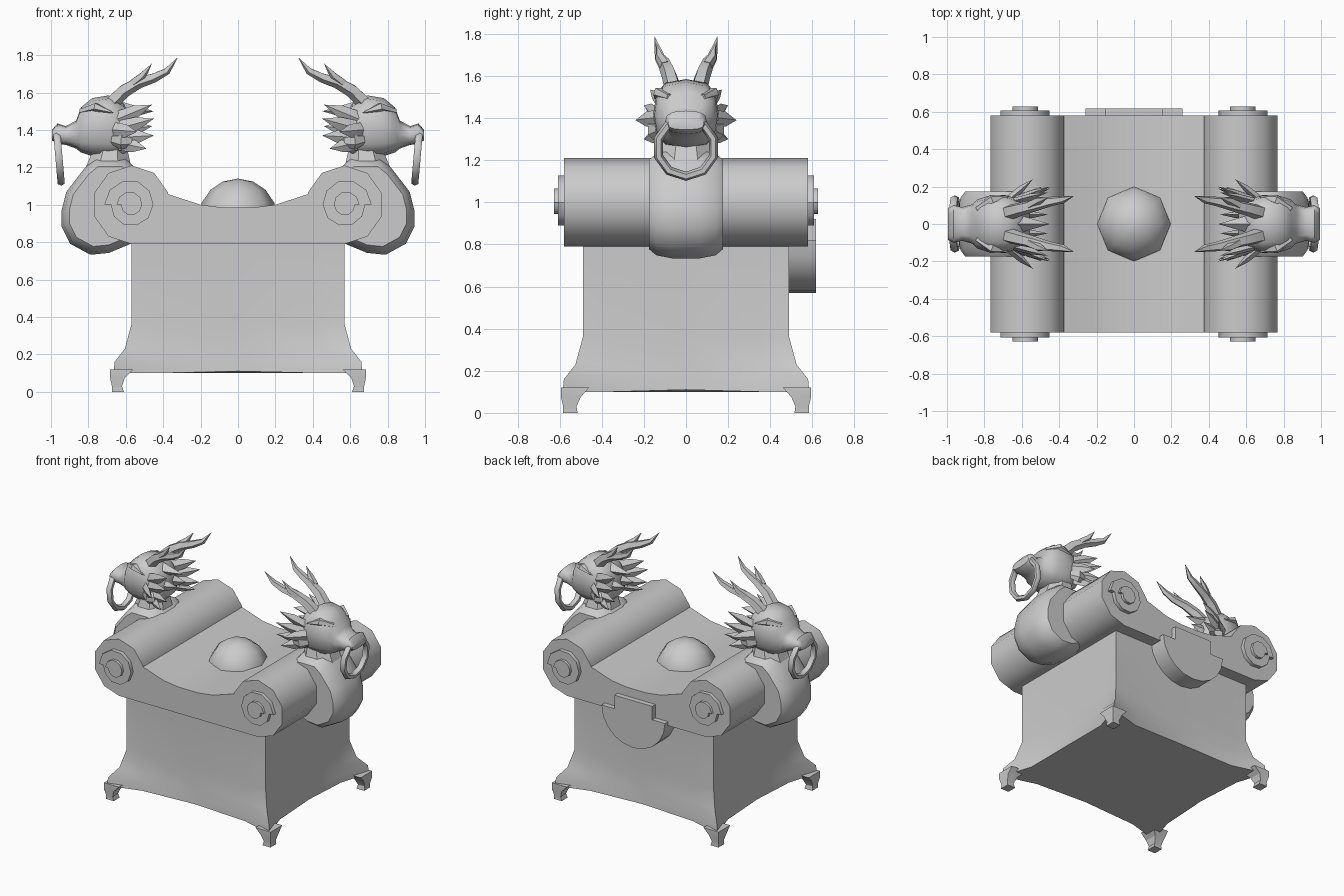
import bpy, bmesh, math
from mathutils import Vector

cube = bpy.data.objects.get("Cube")
if cube:
    bpy.data.objects.remove(cube, do_unlink=True)

stone = bpy.data.materials.new("grey_stone")
stone.use_nodes = True
GREY = (0.6, 0.6, 0.6, 1)
stone.diffuse_color = GREY
stone.node_tree.nodes["Principled BSDF"].inputs["Base Color"].default_value = GREY


def loft(name, rings, flip=(1, 1), angle=40):
    """Skin a list of equal-length point rings and cap both ends."""
    bm = bmesh.new()
    rows = [[bm.verts.new((p[0] * flip[0], p[1] * flip[1], p[2])) for p in r] for r in rings]
    n = len(rows[0])
    for a, b in zip(rows, rows[1:]):
        for i in range(n):
            j = (i + 1) % n
            bm.faces.new((a[i], a[j], b[j], b[i]))
    bm.faces.new(rows[0])
    bm.faces.new(rows[-1])
    bmesh.ops.remove_doubles(bm, verts=bm.verts, dist=0.0005)
    bmesh.ops.recalc_face_normals(bm, faces=bm.faces)
    mesh = bpy.data.meshes.new(name)
    bm.to_mesh(mesh)
    bm.free()
    ob = bpy.data.objects.new(name, mesh)
    bpy.context.collection.objects.link(ob)
    return finish(ob, name, angle)


def finish(ob, name, angle=40):
    ob.name = name
    ob.data.materials.append(stone)
    bpy.ops.object.select_all(action='DESELECT')
    ob.select_set(True)
    bpy.context.view_layer.objects.active = ob
    bpy.ops.object.shade_smooth_by_angle(angle=math.radians(angle))
    return ob


def prism(name, outline, y0, y1, flip=(1, 1)):
    """Extrude an x-z outline along y."""
    return loft(name, [[(x, y, z) for x, z in outline] for y in (y0, y1)], flip)


def tube(name, path, flip, sides=5, flat=1.0):
    """Tapered tube through (x, y, z, radius) points."""
    rings = []
    for i, (x, y, z, r) in enumerate(path):
        a, b = path[max(i - 1, 0)], path[min(i + 1, len(path) - 1)]
        d = (Vector(b[:3]) - Vector(a[:3])).normalized()
        u = d.cross(Vector((0, 1, 0))).normalized()
        v = d.cross(u)
        ang = [2 * math.pi * k / sides for k in range(sides)]
        rings.append([Vector((x, y, z)) + u * r * math.cos(t) + v * max(r, 0.0001) * flat * math.sin(t)
                      for t in ang])
    return loft(name, rings, flip)


def rect(x0, x1, y0, y1, z):
    return [(x0, y0, z), (x1, y0, z), (x1, y1, z), (x0, y1, z)]


# Plinth: straight walls flaring out towards the bottom corners
def plinth_ring(z, corner, near, mid):
    quarter = [(0.57 + corner, 0.49 + corner), (0.42, 0.49 + near), (0, 0.49 + mid),
               (-0.42, 0.49 + near), (-0.57 - corner, 0.49 + corner), (-0.57 - near, 0.36), (-0.57 - mid, 0)]
    ring = quarter + [(-0.57 - near, -0.36)]
    ring += [(-0.57 - corner, -0.49 - corner), (-0.42, -0.49 - near), (0, -0.49 - mid), (0.42, -0.49 - near),
             (0.57 + corner, -0.49 - corner), (0.57 + near, -0.36), (0.57 + mid, 0), (0.57 + near, 0.36)]
    return [(x, y, z + (0.01 if min(abs(x), abs(y)) == 0 and z < 0.15 else 0)) for x, y in ring]


loft("plinth", [plinth_ring(0.82, 0, 0, 0), plinth_ring(0.36, 0, 0, 0), plinth_ring(0.23, 0.035, 0.012, 0.006),
                plinth_ring(0.16, 0.09, 0.02, 0.01), plinth_ring(0.1, 0.095, 0.025, 0.015)], angle=30)

# Feet below the four corners
for sx, side in ((1, "left"), (-1, "right")):
    for sy, end in ((-1, "front"), (1, "back")):
        loft(f"foot_{end}_{side}", [rect(0.56, 0.684, 0.46, 0.594, 0.12), rect(0.605, 0.684, 0.50, 0.594, 0.075),
                                    rect(0.62, 0.674, 0.52, 0.583, 0.03), rect(0.61, 0.675, 0.515, 0.585, 0)],
             (sx, sy), 25)

# Sagging scroll sheet between the rolls
sag = [(0.57, 1.1), (0.385, 1.06), (0.2, 1.0), (0.08, 0.985)]
sheet = [(0.57, 0.79)] + sag + [(-x, z) for x, z in reversed(sag)] + [(-0.57, 0.79)]
prism("scroll_sheet", sheet, -0.58, 0.58)


# Rolls with raised spiral ends
def spiral(r0, r1, n=10):
    return [(0.575 + (r0 + (r1 - r0) * i / n) * math.cos(math.tau * i / n),
             1.0 + (r0 + (r1 - r0) * i / n) * math.sin(math.tau * i / n)) for i in range(n + 1)]


roll = [(0.57 + 0.207 * math.cos(math.radians(18 + 36 * i)), 1.0 + 0.21 * math.sin(math.radians(18 + 36 * i)))
        for i in range(10)]
for sx, side in ((1, "left"), (-1, "right")):
    prism(f"scroll_roll_{side}", roll, -0.58, 0.58, (sx, 1))
    for sy, end in ((-1, "front"), (1, "back")):
        prism(f"outer_curl_{end}_{side}", spiral(0.14, 0.105), 0.57, 0.608, (sx, sy))
        prism(f"inner_curl_{end}_{side}", spiral(0.075, 0.05), 0.6, 0.628, (sx, sy))

# Pearl resting in the sheet
bpy.ops.mesh.primitive_uv_sphere_add(segments=8, ring_count=8, radius=0.21, location=(0, 0, 0.93))
finish(bpy.context.object, "pearl", 60)

# Back plaque: half disc with a raised tab
arc = [(0.26 * math.cos(math.pi * i / 10), 0.82 - 0.25 * math.sin(math.pi * i / 10)) for i in range(11)]
prism("back_plaque", arc + [(-0.155, 0.82), (-0.155, 0.92), (0.155, 0.92), (0.155, 0.82)], 0.47, 0.618)

# Dragon ornaments
BODY = [(0.5, 0.85), (0.57, 0.79), (0.69, 0.74), (0.79, 0.73), (0.90, 0.79), (0.945, 0.88),
        (0.945, 0.97), (0.92, 1.07), (0.82, 1.2), (0.76, 1.25), (0.6, 1.25), (0.5, 1.15)]
HEAD = [(0.56, 1.31, 1.45, 0.09), (0.61, 1.26, 1.54, 0.135), (0.69, 1.255, 1.585, 0.155),
        (0.78, 1.26, 1.57, 0.15), (0.84, 1.28, 1.52, 0.13), (0.865, 1.30, 1.45, 0.105),
        (0.92, 1.32, 1.42, 0.09), (0.965, 1.325, 1.435, 0.10), (0.995, 1.345, 1.40, 0.085)]
HORN = [(0.68, 0.06, 1.54, 0.042), (0.61, 0.08, 1.61, 0.038), (0.53, 0.10, 1.655, 0.033),
        (0.45, 0.12, 1.68, 0.027), (0.38, 0.13, 1.715, 0.02), (0.32, 0.15, 1.79, 0)]
PRONG = [(0.56, 0.10, 1.65, 0.026), (0.51, 0.125, 1.69, 0.022), (0.46, 0.14, 1.755, 0)]
# Mane spikes: base then tip
MANE = [((0.64, 0.12, 1.46), (0.46, 0.17, 1.535)), ((0.63, 0.13, 1.41), (0.45, 0.20, 1.46)),
        ((0.66, 0.14, 1.40), (0.54, 0.24, 1.39)), ((0.62, 0.13, 1.36), (0.45, 0.19, 1.37)),
        ((0.63, 0.12, 1.33), (0.49, 0.20, 1.30)), ((0.62, 0.05, 1.40), (0.46, 0.05, 1.42))]


def body_ring(y, s):
    return [(0.7 + (x - 0.7) * s, y, 0.99 + (z - 0.99) * s) for x, z in BODY]


def head_ring(x, low, high, width, n=12):
    ring = []
    for i in range(n):
        c, s = math.cos(math.tau * i / n), math.sin(math.tau * i / n)
        ring.append((x, width * math.copysign(abs(c) ** 0.65, c),
                     (low + high) / 2 + (high - low) / 2 * math.copysign(abs(s) ** 0.8, s)))
    return ring


def oval(cx, z, rx, ry, n=8):
    return [(cx + rx * math.cos(math.tau * (i + 0.5) / n), ry * math.sin(math.tau * (i + 0.5) / n), z)
            for i in range(n)]


for sx, side in ((1, "left"), (-1, "right")):
    loft(f"dragon_body_{side}", [body_ring(-0.175, 0.82), body_ring(-0.14, 0.93), body_ring(-0.06, 0.99),
                                 body_ring(0.06, 0.99), body_ring(0.14, 0.93), body_ring(0.175, 0.82)], (sx, 1), 45)
    loft(f"dragon_neck_{side}", [oval(0.69, 1.12, 0.17, 0.165), oval(0.69, 1.22, 0.125, 0.14),
                                 oval(0.68, 1.32, 0.09, 0.11)], (sx, 1), 30)
    loft(f"dragon_head_{side}", [head_ring(*h) for h in HEAD], (sx, 1), 50)
    tube(f"crest_{side}", [(0.62, 0, 1.5, 0.05), (0.45, 0, 1.5, 0)], (sx, 1), 4)
    for sy, end in ((-1, "front"), (1, "back")):
        tube(f"horn_{end}_{side}", HORN, (sx, sy))
        tube(f"horn_prong_{end}_{side}", PRONG, (sx, sy))
        for i, (a, b) in enumerate(MANE):
            mid = [(p + q) / 2 for p, q in zip(a, b)]
            tube(f"mane_spike_{end}_{side}_{i + 1}", [(*a, 0.04), (*mid, 0.035), (*b, 0)], (sx, sy), 4, 0.5)
        # Cheek curl and brow
        tube(f"cheek_curl_{end}_{side}", [(0.57, 0.15, 1.34, 0.03), (0.62, 0.155, 1.345, 0.05),
                                          (0.67, 0.13, 1.35, 0.03)], (sx, sy), 6, 0.6)
        tube(f"brow_{end}_{side}", [(0.84, 0.08, 1.50, 0.015), (0.76, 0.13, 1.52, 0.028),
                                    (0.66, 0.15, 1.49, 0)], (sx, sy), 5)
    # Ring hanging from the snout
    bpy.ops.mesh.primitive_torus_add(major_segments=10, minor_segments=6, major_radius=0.137, minor_radius=0.022,
                                     location=(sx * 0.958, 0, 1.26),
                                     rotation=(0, math.radians(90 + 5 * sx), 0))
    finish(bpy.context.object, f"snout_ring_{side}", 60)
